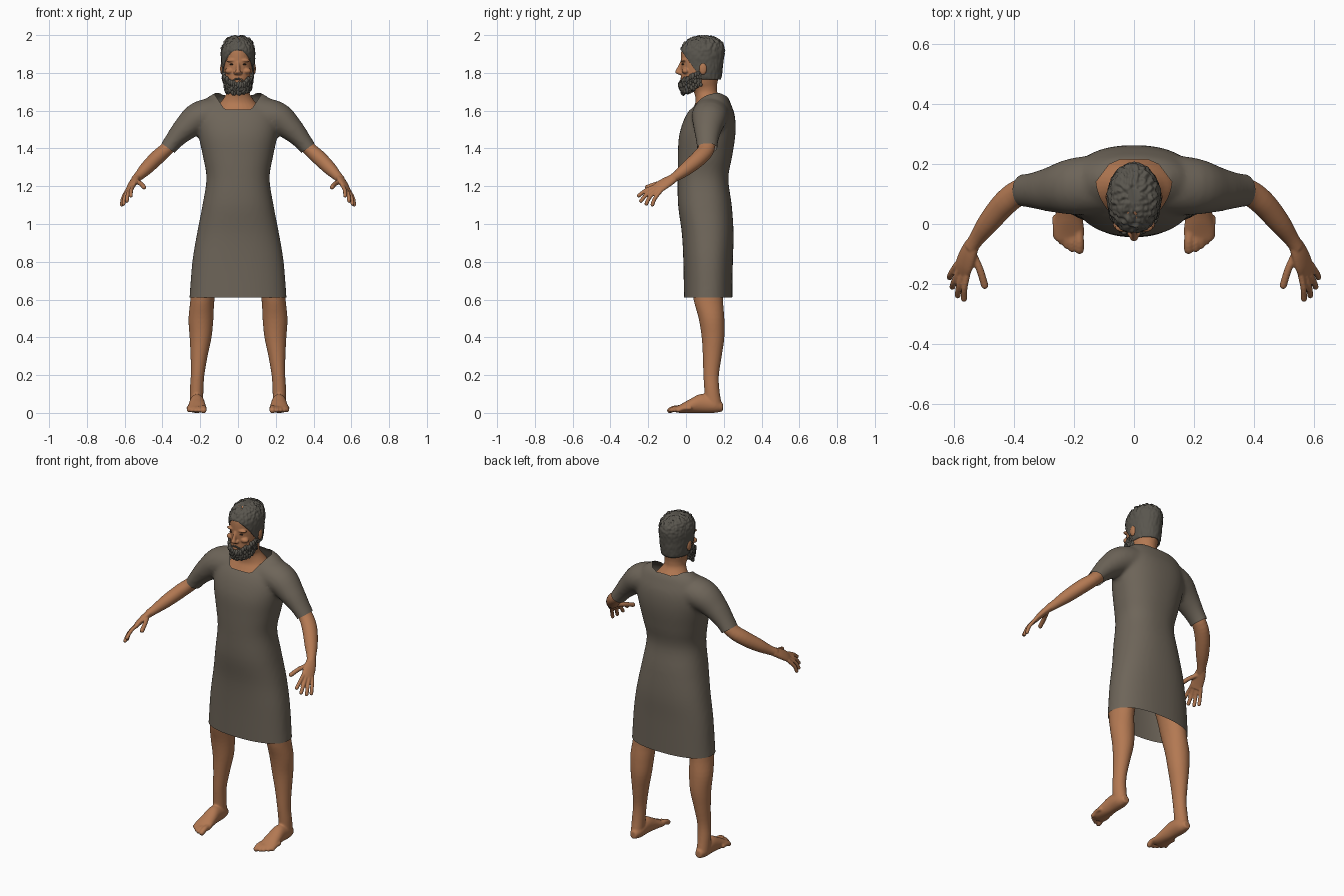
import bpy, bmesh, math, random
from mathutils import Vector, Matrix, noise

random.seed(4)
if "Cube" in bpy.data.objects:
    bpy.data.objects.remove(bpy.data.objects["Cube"])


def material(name, rgb):
    m = bpy.data.materials.new(name)
    m.use_nodes = True
    m.diffuse_color = (*rgb, 1)
    bsdf = m.node_tree.nodes["Principled BSDF"]
    bsdf.inputs["Base Color"].default_value = (*rgb, 1)
    bsdf.inputs["Roughness"].default_value = 0.8
    return m


skin = material("brown skin", (0.45, 0.19, 0.085))
cloth = material("grey brown cloth", (0.155, 0.13, 0.1))
hair_grey = material("dark grey hair", (0.1, 0.092, 0.076))
eye_dark = material("dark eye", (0.03, 0.018, 0.012))


def spline(rows, n=4):
    """Smoothly resample a list of rows."""
    rows = [Vector(r) for r in rows]
    out = []
    for i in range(len(rows) - 1):
        a, b, c = rows[max(i - 1, 0)], rows[i], rows[i + 1]
        d = rows[min(i + 2, len(rows) - 1)]
        for k in range(n):
            t = k / n
            out.append(0.5 * (2 * b + (c - a) * t + (2 * a - 5 * b + 4 * c - d) * t ** 2
                              + (3 * b - a - 3 * c + d) * t ** 3))
    return out + [rows[-1]]


def loft(bm, rows, axes=None, ref=(0, 1, 0), power=2, seg=32):
    """Skin rings of rows (x, y, z, radius_u, radius_v); axes fixes the ring plane."""
    rows = spline(rows)
    rings = []
    for i, r in enumerate(rows):
        c = Vector(r[:3])
        if axes:
            u, v = Vector(axes[0]), Vector(axes[1])
        else:
            t = Vector(rows[min(i + 1, len(rows) - 1)][:3]) - Vector(rows[max(i - 1, 0)][:3])
            t.normalize()
            u = Vector(ref)
            u = (u - t * u.dot(t)).normalized()
            v = t.cross(u)
        ring = []
        for k in range(seg):
            a = math.tau * k / seg
            ca, sa = math.cos(a), math.sin(a)
            pu = math.copysign(abs(ca) ** (2 / power), ca) * r[3]
            pv = math.copysign(abs(sa) ** (2 / power), sa) * r[4]
            ring.append(bm.verts.new(c + u * pu + v * pv))
        rings.append(ring)
    for p, q in zip(rings, rings[1:]):
        for k in range(seg):
            bm.faces.new((p[k], p[(k + 1) % seg], q[(k + 1) % seg], q[k]))
    bm.faces.new(rings[0][::-1])
    bm.faces.new(rings[-1])
    bmesh.ops.recalc_face_normals(bm, faces=bm.faces)


def ball(bm, co, size):
    m = Matrix.Translation(co) @ Matrix.Diagonal((*size, 1))
    bmesh.ops.create_uvsphere(bm, u_segments=16, v_segments=10, radius=1, matrix=m)


def digit(bm, points, r):
    """Finger or toe with rounded ends."""
    loft(bm, [(*p, r, r) for p in points], ref=(1, 0, 0.3), seg=12)
    for p in (points[0], points[-1]):
        ball(bm, p, (r, r, r))


def finish(bm, name, mat, voxel=0, mirror=False, smooth=4):
    """Make the object; fuse overlapping parts when a voxel size is given."""
    me = bpy.data.meshes.new(name)
    bm.to_mesh(me)
    bm.free()
    ob = bpy.data.objects.new(name, me)
    bpy.context.scene.collection.objects.link(ob)
    if mirror:
        ob.modifiers.new("mirror", "MIRROR").use_mirror_merge = False
    if voxel:
        rm = ob.modifiers.new("fuse", "REMESH")
        rm.mode, rm.voxel_size = "VOXEL", voxel
        sm = ob.modifiers.new("soften", "SMOOTH")
        sm.factor, sm.iterations = 0.5, smooth
    if ob.modifiers:
        bpy.context.view_layer.update()
        dg = bpy.context.evaluated_depsgraph_get()
        ob.data = bpy.data.meshes.new_from_object(ob.evaluated_get(dg))
        ob.modifiers.clear()
    ob.data.materials.clear()
    ob.data.materials.append(mat)
    ob.data.shade_smooth()
    return ob


def carve(bm, planes, near=lambda c: True):
    """Cut along planes and drop the faces on the positive side of all of them."""
    planes = [(Vector(co), Vector(no)) for co, no in planes]
    for co, no in planes:
        faces = [f for f in bm.faces if near(f.calc_center_median())]
        geom = set(faces)
        for f in faces:
            geom.update(f.edges, f.verts)
        bmesh.ops.bisect_plane(bm, geom=list(geom), plane_co=co, plane_no=no)
    gone = []
    for f in bm.faces:
        c = f.calc_center_median()
        if near(c) and all((c - co).dot(no) > 0 for co, no in planes):
            gone.append(f)
    bmesh.ops.delete(bm, geom=gone, context="FACES")


FLAT = ((1, 0, 0), (0, 1, 0))
UPRIGHT = ((1, 0, 0), (0, 0, 1))

# Tunic: torso and sleeves fused, then opened at hem, cuffs and neck
bm = bmesh.new()
torso = [(.55, .262, .117, .128), (.61, .257, .117, .128), (.8, .242, .117, .131),
         (.95, .217, .115, .137), (1.1, .188, .1, .142), (1.24, .167, .09, .134),
         (1.35, .184, .1, .143), (1.45, .205, .11, .149), (1.52, .215, .12, .143),
         (1.58, .212, .13, .127), (1.63, .195, .14, .1), (1.67, .16, .147, .075),
         (1.695, .12, .15, .045)]
loft(bm, [(0, cy, z, rx, ry) for z, rx, cy, ry in torso], FLAT, power=2.3, seg=48)
loft(bm, [(.08, .135, 1.585, .1, .09), (.2, .125, 1.565, .095, .086), (.28, .115, 1.505, .075, .066),
          (.345, .112, 1.435, .058, .048), (.4, .112, 1.36, .052, .041)])
tunic = finish(bm, "tunic", cloth, 0.011, mirror=True, smooth=6)
bm = bmesh.new()
bm.from_mesh(tunic.data)
carve(bm, [((0, 0, .61), (0, 0, -1))])
neck = [((0, 0, 1.605), (0, 0, 1)), ((0, .215, 0), (0, -1, 0))]
for s in (1, -1):
    carve(bm, [((s * .37, .11, 1.402), (s * .58, 0, -.81))],
          lambda c: c.x * s > .28 and c.z > 1.2)
    neck += [((s * .07, 0, 1.605), (-s * .83, 0, .55)), ((s * .058, 0, 1.605), (-s * .4, 0, .9)),
             ((s * .112, .16, 1.68), (-s * .8, -.6, 0)), ((s * .08, .2, 1.68), (-s * .4, -.9, 0))]
carve(bm, neck, lambda c: c.z > 1.5 and abs(c.x) < .2)
bm.to_mesh(tunic.data)
bm.free()
tunic.data.shade_smooth()

# Legs and feet
bm = bmesh.new()
leg = [(.95, .1, .11, .09, .1), (.75, .165, .115, .078, .09), (.61, .187, .117, .064, .079),
       (.5, .196, .135, .066, .068), (.4, .198, .143, .058, .06), (.3, .206, .139, .045, .05),
       (.2, .214, .133, .036, .041), (.12, .219, .137, .036, .04), (.04, .22, .145, .035, .045)]
loft(bm, [(x, y, z, rx, ry) for z, x, y, rx, ry in leg], FLAT)
loft(bm, [(.218, .195, .03, .02, .022), (.218, .15, .042, .037, .042), (.217, .08, .05, .04, .05),
          (.217, .02, .036, .046, .036), (.217, -.03, .022, .052, .022),
          (.218, -.055, .017, .045, .014)], UPRIGHT)
for x, tip, r in ((.182, -.085, .016), (.206, -.083, .012), (.225, -.073, .011),
                  (.243, -.058, .011), (.26, -.04, .011)):
    digit(bm, [(x + .003, tip + .06, .026), (x, tip + .025, .024), (x, tip, .013)], r)
finish(bm, "legs", skin, 0.0055, mirror=True)

# Arms and hands
bm = bmesh.new()
loft(bm, [(.22, .12, 1.55, .045, .045), (.3, .112, 1.48, .045, .042), (.375, .108, 1.4, .044, .037),
          (.43, .07, 1.35, .043, .039), (.485, .005, 1.295, .037, .035),
          (.522, -.045, 1.257, .027, .026), (.545, -.08, 1.235, .024, .022)])
ACROSS = (.65, .5, -.57)
loft(bm, [(.538, -.065, 1.242, .026, .02), (.553, -.1, 1.222, .034, .019),
          (.566, -.135, 1.2, .037, .016), (.575, -.16, 1.18, .035, .012)], ref=ACROSS)
fingers = [((.553, -.155, 1.203), (.565, -.21, 1.18), (.567, -.25, 1.15)),
           ((.566, -.155, 1.192), (.583, -.205, 1.16), (.588, -.238, 1.122)),
           ((.58, -.148, 1.182), (.599, -.19, 1.145), (.606, -.21, 1.107)),
           ((.591, -.135, 1.173), (.61, -.165, 1.135), (.615, -.178, 1.102))]
for f in fingers:
    digit(bm, f, .0105)
digit(bm, [(.54, -.095, 1.225), (.515, -.15, 1.214), (.498, -.205, 1.195)], .0125)
finish(bm, "arms", skin, 0.004, mirror=True)

# Head, neck and upper chest
bm = bmesh.new()
head = [(1.5, .16, .115, .115), (1.57, .15, .12, .107), (1.61, .125, .125, .09),
        (1.645, .092, .125, .075), (1.69, .062, .107, .062), (1.72, .06, .092, .072),
        (1.75, .07, .072, .095), (1.8, .077, .076, .102), (1.86, .081, .08, .108),
        (1.92, .08, .085, .109), (1.96, .068, .09, .09), (1.988, .035, .09, .05)]
loft(bm, [(0, cy, z, rx, ry) for z, rx, cy, ry in head], FLAT)
ball(bm, (0, .005, 1.73), (.045, .035, .028))          # chin
ball(bm, (0, -.02, 1.757), (.026, .012, .006))         # upper lip
ball(bm, (0, -.018, 1.745), (.022, .014, .006))        # lower lip
loft(bm, [(0, -.02, 1.86, .009, .01), (0, -.036, 1.825, .01, .012),
          (0, -.044, 1.803, .015, .014), (0, -.028, 1.79, .014, .01)], FLAT, seg=16)
ball(bm, (.014, -.03, 1.8), (.01, .011, .009))         # nostril wing
ball(bm, (.033, -.012, 1.866), (.032, .016, .009))     # brow
ball(bm, (.045, -.002, 1.81), (.026, .02, .016))       # cheekbone
ball(bm, (.084, .09, 1.822), (.011, .021, .033))       # ear
finish(bm, "head", skin, 0.004, mirror=True)

# Eyes
bm = bmesh.new()
for s in (1, -1):
    ball(bm, (s * .032, -.016, 1.845), (.013, .007, .0045))
finish(bm, "eyes", eye_dark)

# Hair cap, cut along the hairline and nape
bm = bmesh.new()
cap = [(1.73, .062, .1, .073), (1.78, .08, .088, .1), (1.86, .089, .085, .113),
       (1.92, .089, .087, .118), (1.96, .076, .092, .1), (1.985, .054, .094, .068),
       (1.996, .02, .095, .025)]
loft(bm, [(0, cy, z, rx, ry) for z, rx, cy, ry in cap], FLAT, seg=72)
bmesh.ops.subdivide_edges(bm, edges=bm.edges, cuts=1, use_grid_fill=True)
bm.normal_update()
for v in bm.verts:
    strength = .003 + .006 * max(0, min(1, (v.co.z - 1.9) / .06))
    v.co += v.normal * strength * noise.noise(v.co * 75)
carve(bm, [((0, -.03, 1.925), (0, -.81, -.585))])
carve(bm, [((0, 0, 1.765), (0, 0, -1))])
bmesh.ops.holes_fill(bm, edges=[e for e in bm.edges if e.is_boundary], sides=0)
finish(bm, "hair", hair_grey)


# Beard and moustache made of small curls
def curl(bm, co, size):
    turn = Matrix.Rotation(random.uniform(-.5, .5), 4, "Y") @ Matrix.Rotation(random.uniform(-.4, .4), 4, "X")
    m = Matrix.Translation(co) @ turn @ Matrix.Diagonal((size, size, size * 1.7, 1))
    bmesh.ops.create_icosphere(bm, subdivisions=2, radius=1, matrix=m)


bm = bmesh.new()
COLS, ROWS = 25, 5
for i in range(COLS):
    a = (i / (COLS - 1) * 2 - 1) * 1.75
    side = abs(a) / 1.75
    top, low = 1.735 + .07 * side ** 1.3, 1.7 + .045 * side ** 3
    for j in range(ROWS):
        t = j / (ROWS - 1)
        grow = 1 - .14 * t
        co = (.077 * grow * math.sin(a), .06 - .092 * grow * math.cos(a) + random.uniform(-.003, .003),
              top + (low - top) * t + random.uniform(-.005, .005))
        curl(bm, co, random.uniform(.0085, .0115))
for i in range(-5, 6):
    curl(bm, (i * .0075, -.026 + .0005 * i * i, 1.768 - .0009 * i * i), .0045)
ball(bm, (0, .01, 1.715), (.058, .045, .022))
finish(bm, "beard", hair_grey)
